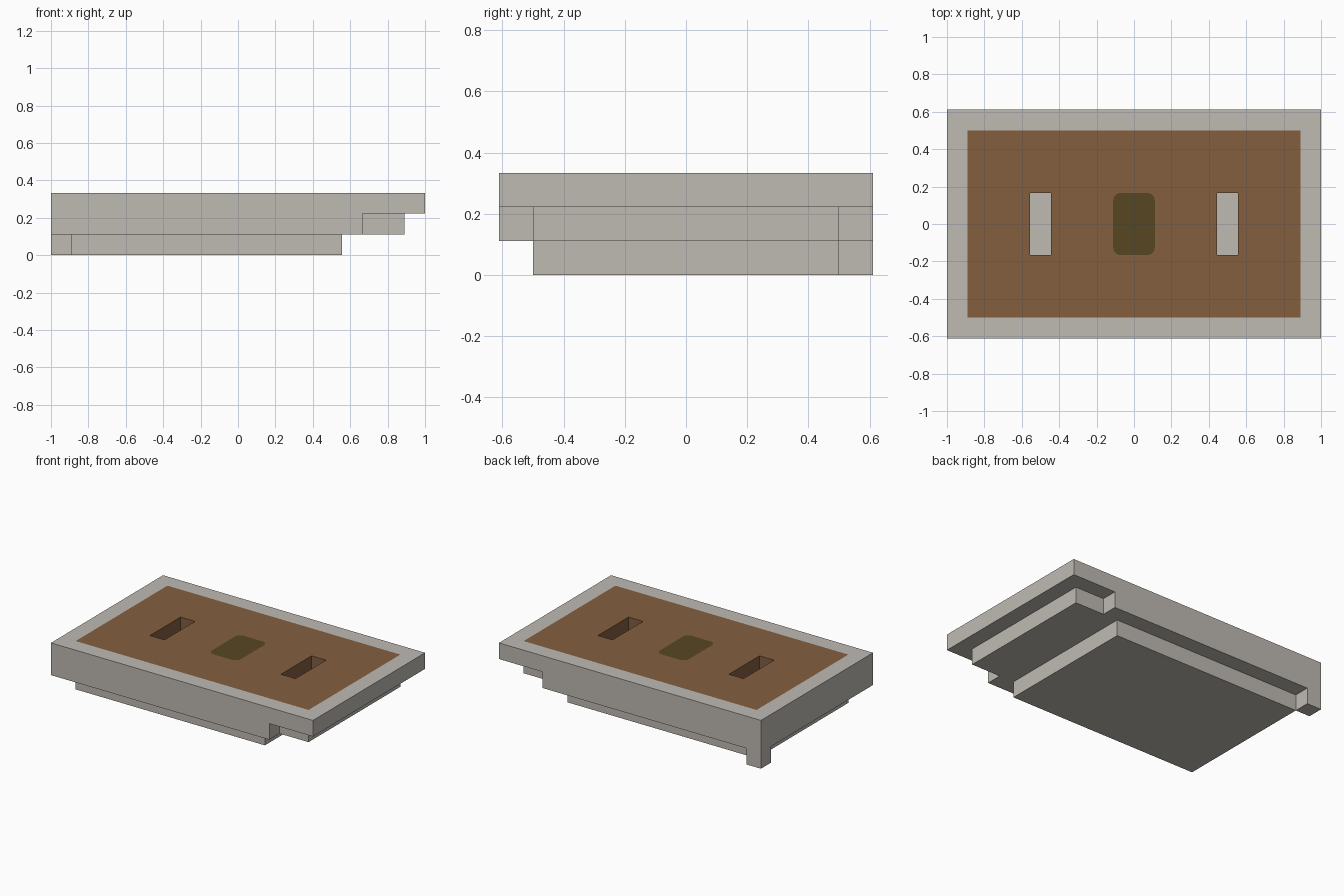
import bpy
import bmesh
from math import pi, sin, cos

cube = bpy.data.objects.get("Cube")
if cube:
    bpy.data.objects.remove(cube, do_unlink=True)

# Module: all sizes are multiples of one step
U = 1 / 9
HX, HY = 1.0, 5.5 * U


def material(name, rgb):
    m = bpy.data.materials.new(name)
    m.use_nodes = True
    m.diffuse_color = (*rgb, 1)
    m.node_tree.nodes["Principled BSDF"].inputs["Base Color"].default_value = (*rgb, 1)
    return m


stone = material("pale stone", (0.52, 0.49, 0.45))
brown = material("earth brown", (0.227, 0.114, 0.051))
olive = material("dark olive", (0.095, 0.063, 0.016))


def prism(name, outline, z0, z1, mat):
    """Extrude a counter-clockwise outline from z0 to z1."""
    bm = bmesh.new()
    base = bm.faces.new([bm.verts.new((x, y, z0)) for x, y in outline])
    top = bmesh.ops.extrude_face_region(bm, geom=[base])["geom"]
    for v in top:
        if isinstance(v, bmesh.types.BMVert):
            v.co.z = z1
    bmesh.ops.recalc_face_normals(bm, faces=bm.faces[:])
    mesh = bpy.data.meshes.new(name)
    bm.to_mesh(mesh)
    bm.free()
    mesh.materials.append(mat)
    ob = bpy.data.objects.new(name, mesh)
    bpy.context.collection.objects.link(ob)
    return ob


def rect(x0, x1, y0, y1):
    return [(x0, y0), (x1, y0), (x1, y1), (x0, y1)]


def rounded(hx, hy, r, steps=4):
    pts = []
    for q, (sx, sy) in enumerate([(1, 1), (-1, 1), (-1, -1), (1, -1)]):
        for i in range(steps + 1):
            a = (q + i / steps) * pi / 2
            pts.append((sx * (hx - r) + r * cos(a), sy * (hy - r) + r * sin(a)))
    return pts


def combine(ob, tool, operation):
    """Apply a boolean and discard the tool."""
    tool.hide_render = True
    mod = ob.modifiers.new("Boolean", "BOOLEAN")
    mod.operation, mod.object, mod.solver = operation, tool, "EXACT"
    bpy.ops.object.select_all(action="DESELECT")
    bpy.context.view_layer.objects.active = ob
    ob.select_set(True)
    bpy.ops.object.modifier_apply(modifier=mod.name)
    bpy.data.objects.remove(tool, do_unlink=True)


# Stepped stone base: lower slab, middle slab, corner foot and top slab
fx, fy = 8 * U, 4.5 * U
notch = 6 * U
middle = [(-HX, -HY), (notch, -HY), (notch, -fy), (fx, -fy),
          (fx, fy), (notch, fy), (notch, HY), (-HX, HY)]
base = prism("stone_base", rect(-HX, HX, -HY, HY), 2 * U, 3 * U, stone)
combine(base, prism("middle_slab", middle, U, 2 * U, stone), "UNION")
combine(base, prism("lower_slab", rect(-fx, 5 * U, -fy, fy), 0, U, stone), "UNION")
combine(base, prism("corner_foot", rect(-HX, -fx, fy, HY), 0, U, stone), "UNION")

# Recess for the brown field
combine(base, prism("recess", rect(-fx, fx, -fy, fy), 2 * U, 4 * U, stone), "DIFFERENCE")

# Brown field with two slots down to the stone
field = prism("brown_field", rect(-fx, fx, -fy, fy), 2 * U, 3 * U, brown)
for side in (-1, 1):
    cx = side * 4.5 * U
    slot = prism("slot", rect(cx - U / 2, cx + U / 2, -1.5 * U, 1.5 * U), U, 4 * U, brown)
    combine(field, slot, "DIFFERENCE")

# Flush olive centre pad
pad = rounded(U, 1.5 * U, 0.04)
combine(field, prism("pad_hole", pad, U, 4 * U, brown), "DIFFERENCE")
prism("olive_pad", pad, 2 * U, 3 * U, olive)
